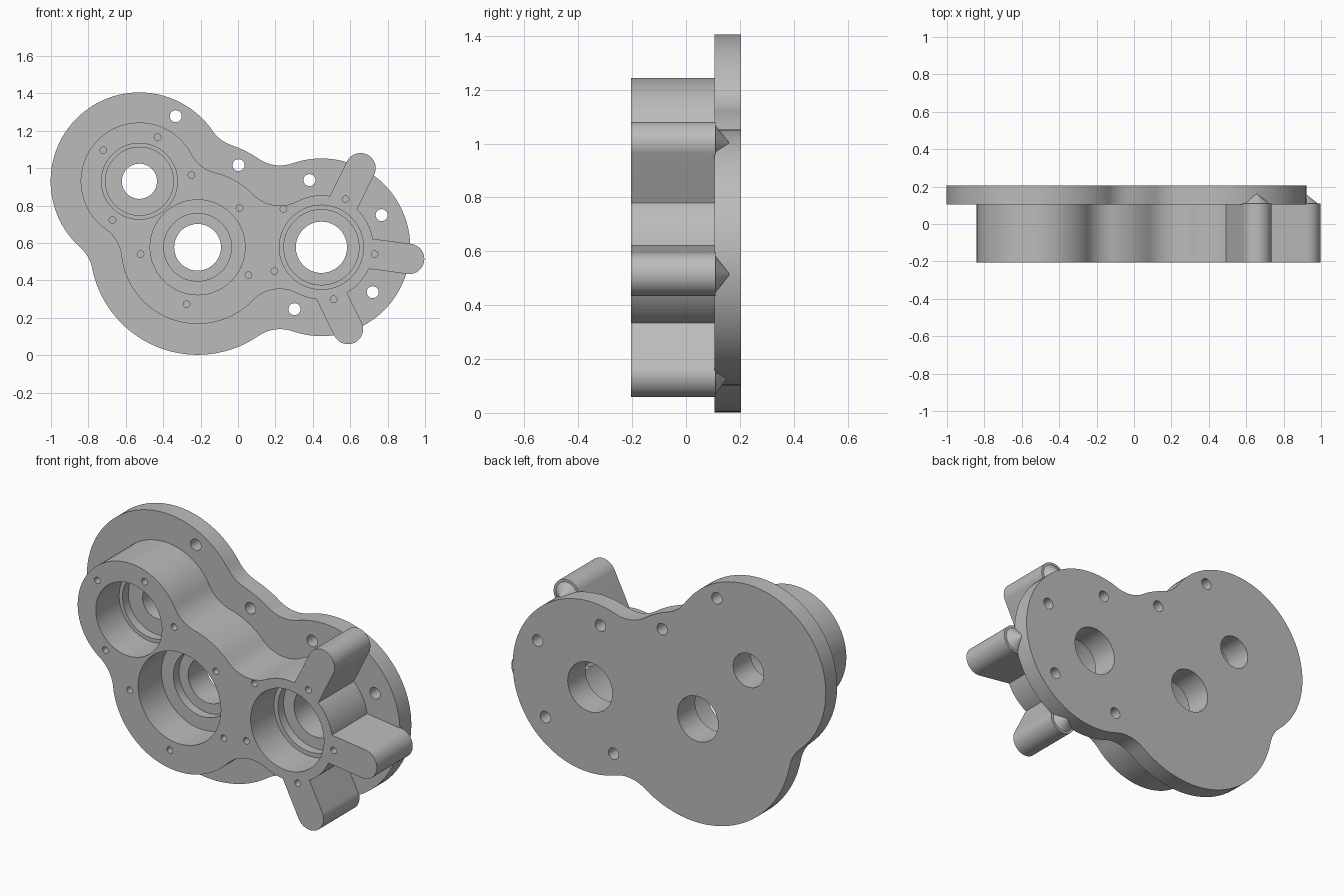
import bpy, bmesh, math
from mathutils import Vector, Matrix

if "Cube" in bpy.data.objects:
    bpy.data.objects.remove(bpy.data.objects["Cube"])

FRONT, SEAT, BACK = -0.205, 0.105, 0.205
A, B, C = Vector((-0.527, 0.93)), Vector((-0.216, 0.577)), Vector((0.446, 0.577))

grey = bpy.data.materials.new("cast grey")
grey.diffuse_color = (0.5, 0.5, 0.5, 1)
grey.use_nodes = True
grey.node_tree.nodes["Principled BSDF"].inputs["Base Color"].default_value = grey.diffuse_color


def make_object(name, bm):
    bmesh.ops.recalc_face_normals(bm, faces=bm.faces[:])
    me = bpy.data.meshes.new(name)
    bm.to_mesh(me)
    bm.free()
    me.materials.append(grey)
    ob = bpy.data.objects.new(name, me)
    bpy.context.collection.objects.link(ob)
    return ob


def prism_into(bm, pts, y0, y1):
    """Extrude an x-z outline along y."""
    face = bm.faces.new([bm.verts.new((p[0], y0, p[1])) for p in pts])
    ext = bmesh.ops.extrude_face_region(bm, geom=[face])
    verts = [g for g in ext["geom"] if isinstance(g, bmesh.types.BMVert)]
    bmesh.ops.translate(bm, verts=verts, vec=(0, y1 - y0, 0))


def prism(name, pts, y0, y1):
    bm = bmesh.new()
    prism_into(bm, pts, y0, y1)
    return make_object(name, bm)


def arc(c, r, a0, a1, full=False):
    n = max(3, int(abs(a1 - a0) / math.radians(4)))
    return [c + r * Vector((math.cos(a0 + (a1 - a0) * i / n), math.sin(a0 + (a1 - a0) * i / n)))
            for i in range(n if full else n + 1)]


def circle(c, r, n=64):
    return [Vector(c) + r * Vector((math.cos(t), math.sin(t)))
            for t in (2 * math.pi * i / n for i in range(n))]


def angle(v):
    return math.atan2(v.y, v.x)


def lobed_outline(ra, rb, rc, rf=0.2):
    """Three discs joined by concave fillets of radius rf."""
    loop = [(C, rc), (B, rb), (A, ra), (B, rb)]
    fillets = []
    for i, (p, rp) in enumerate(loop):
        q, rq = loop[(i + 1) % 4]
        d = (q - p).length
        u = (q - p) / d
        a = ((rp + rf) ** 2 - (rq + rf) ** 2 + d * d) / (2 * d)
        h = math.sqrt((rp + rf) ** 2 - a * a)
        fillets.append(p + a * u + h * Vector((u.y, -u.x)))
    pts = []
    for i, (p, rp) in enumerate(loop):
        f0, f1, q = fillets[i - 1], fillets[i], loop[(i + 1) % 4][0]
        a0, a1 = angle(f0 - p), angle(f1 - p)
        a1 += 2 * math.pi if a1 < a0 else 0
        pts += arc(p, rp, a0, a1)
        b0, b1 = angle(p - f1), angle(q - f1)
        b1 -= 2 * math.pi if b1 > b0 else 0
        pts += arc(f1, rf, b0, b1)[1:-1]
    return pts


def capsule(base, tip, r):
    t = angle(tip - base)
    side = r * Vector((-math.sin(t), math.cos(t)))
    return [base + side, base - side] + arc(tip, r, t - math.pi / 2, t + math.pi / 2)


def combine(target, tool, operation):
    mod = target.modifiers.new("combine", 'BOOLEAN')
    mod.operation, mod.solver, mod.object = operation, 'EXACT', tool
    dg = bpy.context.evaluated_depsgraph_get()
    me = bpy.data.meshes.new_from_object(target.evaluated_get(dg))
    target.modifiers.clear()
    target.data = me
    bpy.data.objects.remove(tool)


# Mounting flange and raised housing
body = prism("gearbox_cover", lobed_outline(0.475, 0.575, 0.475), SEAT, BACK)
combine(body, prism("boss", lobed_outline(0.314, 0.41, 0.278), FRONT, 0.15), 'UNION')

# Ribs with round ends and conical tips
ribs = [(C, Vector((0.655, 1.0))), (C, Vector((0.915, 0.515))),
        (Vector((0.385, 0.55)), Vector((0.588, 0.14)))]
for base, tip in ribs:
    combine(body, prism("rib", capsule(base, tip, 0.081), FRONT, SEAT + 0.005), 'UNION')
    bm = bmesh.new()
    bmesh.ops.create_cone(bm, cap_ends=True, segments=40, radius1=0.0795, radius2=0.004, depth=0.06,
                          matrix=Matrix.Translation((tip.x, 0.13, tip.y))
                          @ Matrix.Rotation(-math.pi / 2, 4, 'X'))
    combine(body, make_object("rib_tip", bm), 'UNION')

# Stepped bearing bores and shaft holes
for centre, bore, step, shaft in [(A, 0.203, 0.182, 0.094), (B, 0.254, 0.181, 0.125), (C, 0.225, 0.201, 0.137)]:
    for r, y1 in [(bore, 0.0), (step, 0.05), (shaft, 0.3)]:
        combine(body, prism("bore", circle(centre, r), -0.3, y1), 'DIFFERENCE')

# Flange bolt holes (through) and blind screw holes
bolts = [(-0.333, 1.278), (0.003, 1.016), (0.382, 0.936), (0.768, 0.749), (0.72, 0.337), (0.302, 0.246)]
screws = [(-0.72, 1.096), (-0.43, 1.166), (-0.249, 0.963), (-0.671, 0.722),
          (0.008, 0.786), (0.056, 0.428), (-0.275, 0.273), (-0.521, 0.54),
          (0.243, 0.781), (0.195, 0.449), (0.511, 0.299), (0.575, 0.834), (0.73, 0.54)]
bm = bmesh.new()
for c in bolts:
    prism_into(bm, circle(c, 0.032, 24), 0.0, 0.3)
combine(body, make_object("bolt_holes", bm), 'DIFFERENCE')
bm = bmesh.new()
for c in screws:
    prism_into(bm, circle(c, 0.018, 16), -0.3, -0.09)
combine(body, make_object("screw_holes", bm), 'DIFFERENCE')

# Smooth curved walls, crisp rims
bpy.ops.object.select_all(action='DESELECT')
body.select_set(True)
bpy.context.view_layer.objects.active = body
bpy.ops.object.shade_smooth_by_angle(angle=math.radians(30))
